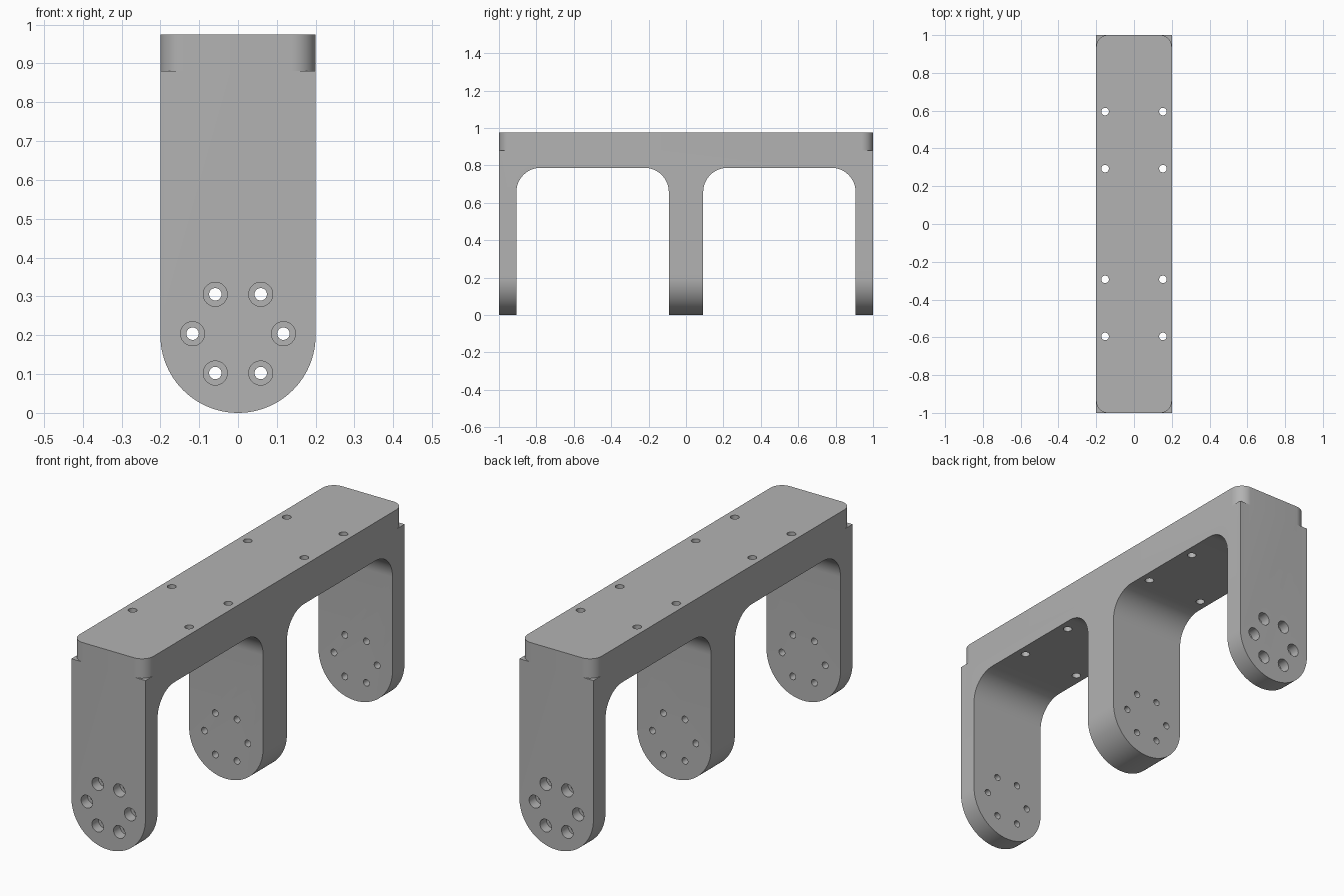
import bpy, bmesh
from math import sin, cos, pi, radians
from mathutils import Matrix, Vector

if "Cube" in bpy.data.objects:
    bpy.data.objects.remove(bpy.data.objects["Cube"])

HALF_W, HALF_L, HEIGHT = 0.2, 1.0, 0.975
LEG_IN, LEG_OUT = 0.092, 0.907     # bay limits along y
BAY_TOP, FILLET = 0.787, 0.13
CORNER_R, LEDGE_Z = 0.062, 0.88
BOLT_Z, BOLT_R = 0.204, 0.117

steel = bpy.data.materials.new("plain grey")
steel.use_nodes = True
grey = (0.45, 0.45, 0.45, 1)
steel.diffuse_color = grey
steel.node_tree.nodes["Principled BSDF"].inputs["Base Color"].default_value = grey


def arc(cu, cv, r, start, end, steps=16):
    """Points on an arc, angles in degrees."""
    angles = [radians(start + (end - start) * i / steps) for i in range(steps + 1)]
    return [(cu + r * cos(a), cv + r * sin(a)) for a in angles]


def prism(bm, outline, axis, low, high):
    """Extrude a 2D outline along one axis; the other two axes keep their order."""
    def place(u, v):
        co = [u, v]
        co.insert(axis, low)
        return co
    face = bm.faces.new([bm.verts.new(place(u, v)) for u, v in outline])
    ext = bmesh.ops.extrude_face_region(bm, geom=[face])
    shift = Vector((0, 0, 0))
    shift[axis] = high - low
    bmesh.ops.translate(bm, vec=shift, verts=[g for g in ext["geom"] if isinstance(g, bmesh.types.BMVert)])


def drill(bm, axis, centre, radius, depth):
    turn = Matrix.Rotation(pi / 2, 4, 'X') if axis == 'Y' else Matrix()
    bmesh.ops.create_cone(bm, cap_ends=True, segments=32, radius1=radius, radius2=radius,
                          depth=depth, matrix=Matrix.Translation(centre) @ turn)


def finish(name, bm):
    bmesh.ops.recalc_face_normals(bm, faces=bm.faces)
    mesh = bpy.data.meshes.new(name)
    bm.to_mesh(mesh)
    bm.free()
    obj = bpy.data.objects.new(name, mesh)
    bpy.context.collection.objects.link(obj)
    mesh.materials.append(steel)
    return obj


def boolean(target, cutter, operation):
    bpy.context.view_layer.objects.active = target
    mod = target.modifiers.new(operation, 'BOOLEAN')
    mod.operation, mod.object, mod.solver = operation, cutter, 'EXACT'
    bpy.ops.object.modifier_apply(modifier=mod.name)
    bpy.data.objects.remove(cutter)


# Bracket blank: front outline with round feet
bm = bmesh.new()
prism(bm, arc(0, HALF_W, HALF_W, 180, 360, 48) + [(HALF_W, HEIGHT), (-HALF_W, HEIGHT)],
      1, -HALF_L, HALF_L)
bracket = finish("three_leg_bracket", bm)

# Two arched bays between the legs
bm = bmesh.new()
for low, high in ((LEG_IN, LEG_OUT), (-LEG_OUT, -LEG_IN)):
    top = BAY_TOP - FILLET
    prism(bm, [(low, -0.1), (high, -0.1)] + arc(high - FILLET, top, FILLET, 0, 90)
          + arc(low + FILLET, top, FILLET, 90, 180), 0, -0.4, 0.4)
boolean(bracket, finish("bay_cutter", bm), 'DIFFERENCE')

# Rounded corners of the top beam, leaving small ledges on the end legs
bm = bmesh.new()
for sx in (-1, 1):
    for sy in (-1, 1):
        curve = arc(HALF_W - CORNER_R, HALF_L - CORNER_R, CORNER_R, 0, 90)
        far = [(HALF_W - CORNER_R, 1.1), (0.3, 1.1), (0.3, HALF_L - CORNER_R)]
        prism(bm, [(sx * x, sy * y) for x, y in curve + far], 2, LEDGE_Z, 1.1)
boolean(bracket, finish("corner_cutter", bm), 'DIFFERENCE')

# Bolt circles through all legs, and screw holes through the beam
bm = bmesh.new()
ring = [(x, z) for x, z in arc(0, BOLT_Z, BOLT_R, 0, 300, 5)]
for x, z in ring:
    drill(bm, 'Y', (x, 0, z), 0.016, 2.4)
for x in (-0.153, 0.153):
    for y in (-0.595, -0.293, 0.293, 0.595):
        drill(bm, 'Z', (x, y, 0.88), 0.02, 0.4)
boolean(bracket, finish("hole_cutter", bm), 'DIFFERENCE')

# Counterbores on the outer faces of the end legs
bm = bmesh.new()
for x, z in ring:
    for y in (-HALF_L, HALF_L):
        drill(bm, 'Y', (x, y, z), 0.031, 0.1)
boolean(bracket, finish("counterbore_cutter", bm), 'DIFFERENCE')

# Smooth curves, sharp edges
bpy.ops.object.select_all(action='DESELECT')
bracket.select_set(True)
bpy.context.view_layer.objects.active = bracket
bpy.ops.object.shade_smooth_by_angle(angle=radians(30))
